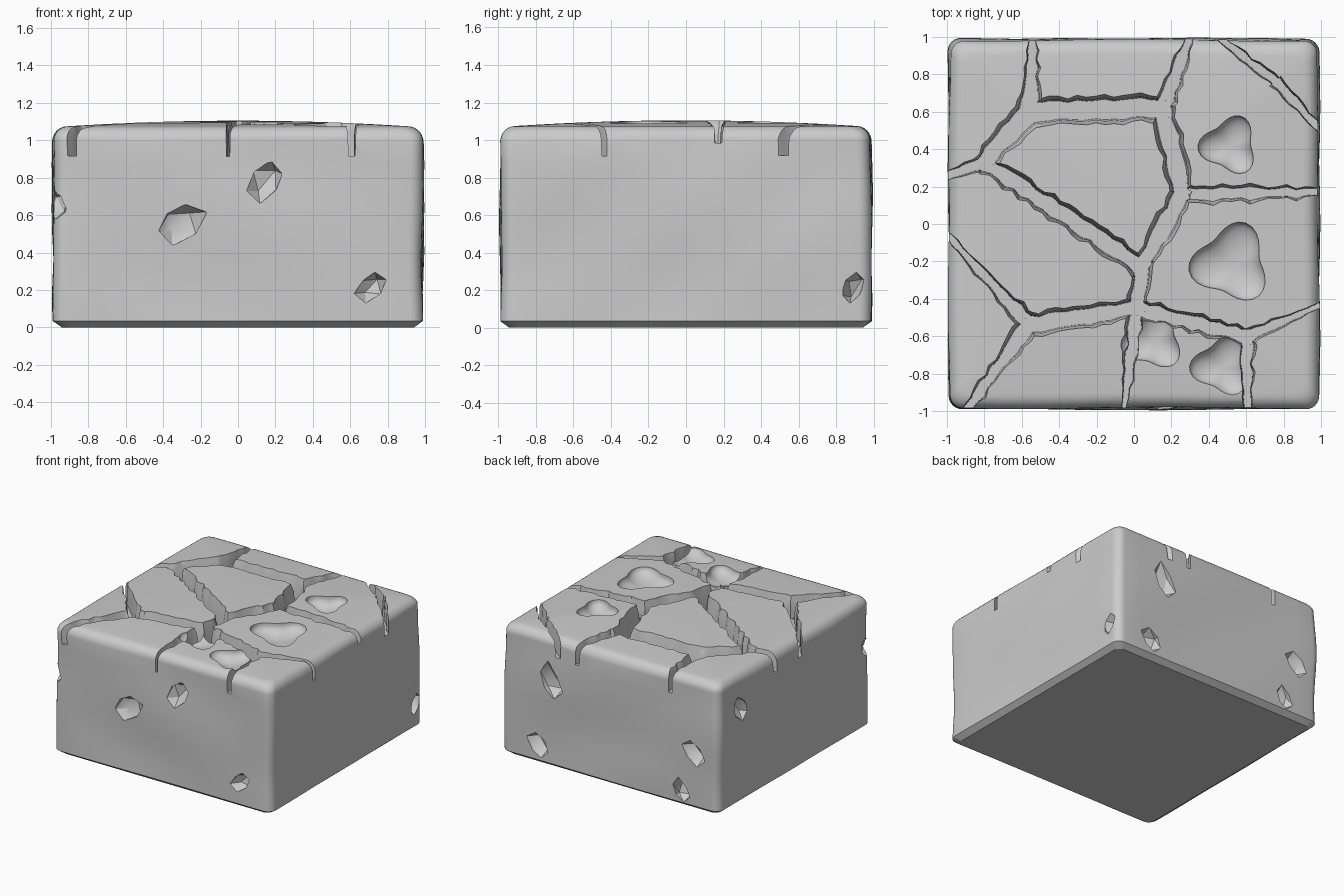
import bpy, bmesh, random
from math import sin, cos, pi, radians, ceil
from mathutils import Vector

random.seed(7)
cube = bpy.data.objects.get("Cube")
if cube:
    bpy.data.objects.remove(cube, do_unlink=True)

grey = bpy.data.materials.new("stone_grey")
grey.use_nodes = True
GREY = (0.6, 0.6, 0.6, 1)
grey.diffuse_color = GREY
bsdf = next(n for n in grey.node_tree.nodes if n.type == 'BSDF_PRINCIPLED')
bsdf.inputs["Base Color"].default_value = GREY


def make_object(name, bm):
    bmesh.ops.recalc_face_normals(bm, faces=bm.faces)
    bmesh.ops.triangulate(bm, faces=bm.faces)
    mesh = bpy.data.meshes.new(name)
    bm.to_mesh(mesh)
    bm.free()
    mesh.materials.append(grey)
    obj = bpy.data.objects.new(name, mesh)
    bpy.context.collection.objects.link(obj)
    return obj


def loft(name, rings):
    """Skin closed rings of points and cap both ends."""
    bm = bmesh.new()
    loops = [[bm.verts.new(p) for p in ring] for ring in rings]
    for a, b in zip(loops, loops[1:]):
        for i in range(len(a)):
            j = (i + 1) % len(a)
            bm.faces.new((a[i], a[j], b[j], b[i]))
    bm.faces.new(loops[0])
    bm.faces.new(loops[-1])
    return make_object(name, bm)


def rounded_square(half, radius, z, wobble=0.0):
    ring = []
    for k in range(4):
        a0 = k * pi / 2
        c = half - radius
        cx, cy = ((c, c), (-c, c), (-c, -c), (c, -c))[k]
        nx, ny = ((-c, c), (-c, -c), (c, -c), (c, c))[k]
        for i in range(7):                     # corner arc
            a = a0 + i * pi / 12
            ring.append((cx + radius * cos(a), cy + radius * sin(a)))
        ex, ey = cos(a0 + pi / 2) * radius, sin(a0 + pi / 2) * radius
        for i in range(1, 12):                 # straight side
            t = i / 12
            ring.append((cx + (nx - cx) * t + ex, cy + (ny - cy) * t + ey))
    out = []
    for x, y in ring:
        f = 1 + wobble * (sin(4 * x + 6 * z + 2 * y) + sin(7 * y - 9 * z + 1) * 0.6)
        out.append((x * f, y * f, z))
    return out


# Block: chamfered foot, slightly uneven sides, rounded rim, gently domed top
HALF, RIM, TOP = 0.987, 0.08, 1.075
rings = [rounded_square(HALF - 0.045, 0.05, 0), rounded_square(HALF, 0.07, 0.035, 0.003)]
rings += [rounded_square(HALF, 0.07, 0.035 + i * 0.12, 0.006) for i in range(1, 9)]
for i in range(1, 7):
    a = i * pi / 12
    rings.append(rounded_square(HALF - RIM * (1 - cos(a)), 0.07,
                                TOP - RIM * (1 - sin(a)), 0.004))
for i in range(1, 13):
    s = 1 - i / 12.5
    rings.append(rounded_square((HALF - RIM) * s, 0.07 * s, TOP + 0.03 * (1 - s * s)))
block = loft("stone_block", rings)


def cut(cutter):
    cutter.hide_render = True
    mod = block.modifiers.new("cut", 'BOOLEAN')
    mod.operation, mod.solver, mod.object = 'DIFFERENCE', 'EXACT', cutter
    bpy.context.view_layer.objects.active = block
    bpy.ops.object.modifier_apply(modifier=mod.name)
    bpy.data.objects.remove(cutter, do_unlink=True)


# Cracks: a network of junctions and rim points, each x, y, width
P = {
    "a": (-.56, .60, .15), "b": (.15, .62, .13), "c": (.26, .16, .11), "d": (.04, -.23, .11),
    "e": (-.80, .33, .10), "f": (.02, -.45, .10), "g": (-.56, -.54, .11), "h": (.60, -.60, .09),
    "A": (-.54, 1.03, .02), "B": (.31, 1.03, .03), "C": (1.03, .17, .05), "E": (-1.03, .24, .04),
    "F": (-.06, -1.03, .02), "G": (-1.03, -.02, .03), "H": (-.92, -1.03, .05),
    "I": (1.03, -.42, .03), "J": (.61, -1.03, .03), "K": (.42, 1.03, .04),
    "k": (.78, .74, .06), "L": (1.03, .46, .05),
}
LINKS = "aA ab ae bB bc cC cd de eE df fg fF fh gG gH hI hJ kK kL"


def crack(index, link):
    p, q = P[link[0]], P[link[1]]
    a, b = Vector(p[:2]), Vector(q[:2])
    along = (b - a).normalized()
    side = Vector((-along.y, along.x))
    a, b = a - along * 0.035, b + along * 0.035
    steps = max(4, ceil((b - a).length / 0.05))
    floor = (0.98 if link == "cC" else 0.905) + index * 0.0007
    levels = ((floor, 0.72), (1.03, 0.82), (1.085, 1.06), (1.25, 1.3))
    sections = []
    for i in range(steps + 1):
        t = i / steps
        mid = a.lerp(b, t)
        half = (p[2] + (q[2] - p[2]) * t) / 2
        jitter = min(0.014, half * 0.4)
        l, r = (half + random.uniform(-jitter, jitter) for _ in range(2))
        left = [(*(mid + side * l * f), z) for z, f in levels]
        right = [(*(mid - side * r * f), z) for z, f in reversed(levels)]
        sections.append(left + right)
    return loft("crack_cutter", sections)


for index, link in enumerate(LINKS.split()):
    cut(crack(index, link))


# Smooth three-lobed hollows in the top
def hollow(x, y, size, turn, depth=0.075):
    def ring(scale, z):
        pts = []
        for i in range(36):
            a = i * pi / 18
            r = size * scale * (1 + 0.2 * cos(3 * (a - radians(turn))))
            pts.append((x + r * cos(a), y + r * sin(a), z))
        return pts
    bowl = [ring(sin(i * pi / 18), 1.085 - depth * cos(i * pi / 18)) for i in range(1, 10)]
    return loft("hollow_cutter", bowl + [ring(1.06, 1.25)])


for args in ((.51, .42, .14, 65), (.52, -.21, .19, 70), (.10, -.62, .145, 75), (.47, -.76, .145, 65)):
    cut(hollow(*args))


# Angular chips knocked out of the sides: position, half width, half height
CHIPS = [
    (.15, -.99, .78, .10, .11), (-.31, -.99, .56, .12, .11), (.71, -.99, .22, .08, .08),
    (.99, .89, .21, .06, .09),
    (.53, .99, .71, .10, .14), (.65, .99, .15, .09, .10),
    (-.76, .99, .47, .10, .10), (-.65, .99, .13, .08, .09),
    (-.99, .71, .79, .09, .11), (-.99, -.94, .66, .08, .09),
]
for x, y, z, w, h in CHIPS:
    bm = bmesh.new()
    bmesh.ops.create_icosphere(bm, subdivisions=1, radius=1.0)
    on_x = abs(x) > 0.98
    for v in bm.verts:
        c = v.co * random.uniform(0.85, 1.2)
        d = c.x if on_x else c.y
        u = c.y if on_x else c.x
        u += 0.3 * c.z
        v.co = (x + 0.08 * d, y + w * u, z + h * c.z) if on_x else \
               (x + w * u, y + 0.08 * d, z + h * c.z)
    cut(make_object("chip_cutter", bm))

# Smooth faces, sharp broken edges
bpy.ops.object.select_all(action='DESELECT')
block.select_set(True)
bpy.context.view_layer.objects.active = block
bpy.ops.object.shade_smooth_by_angle(angle=radians(32))
